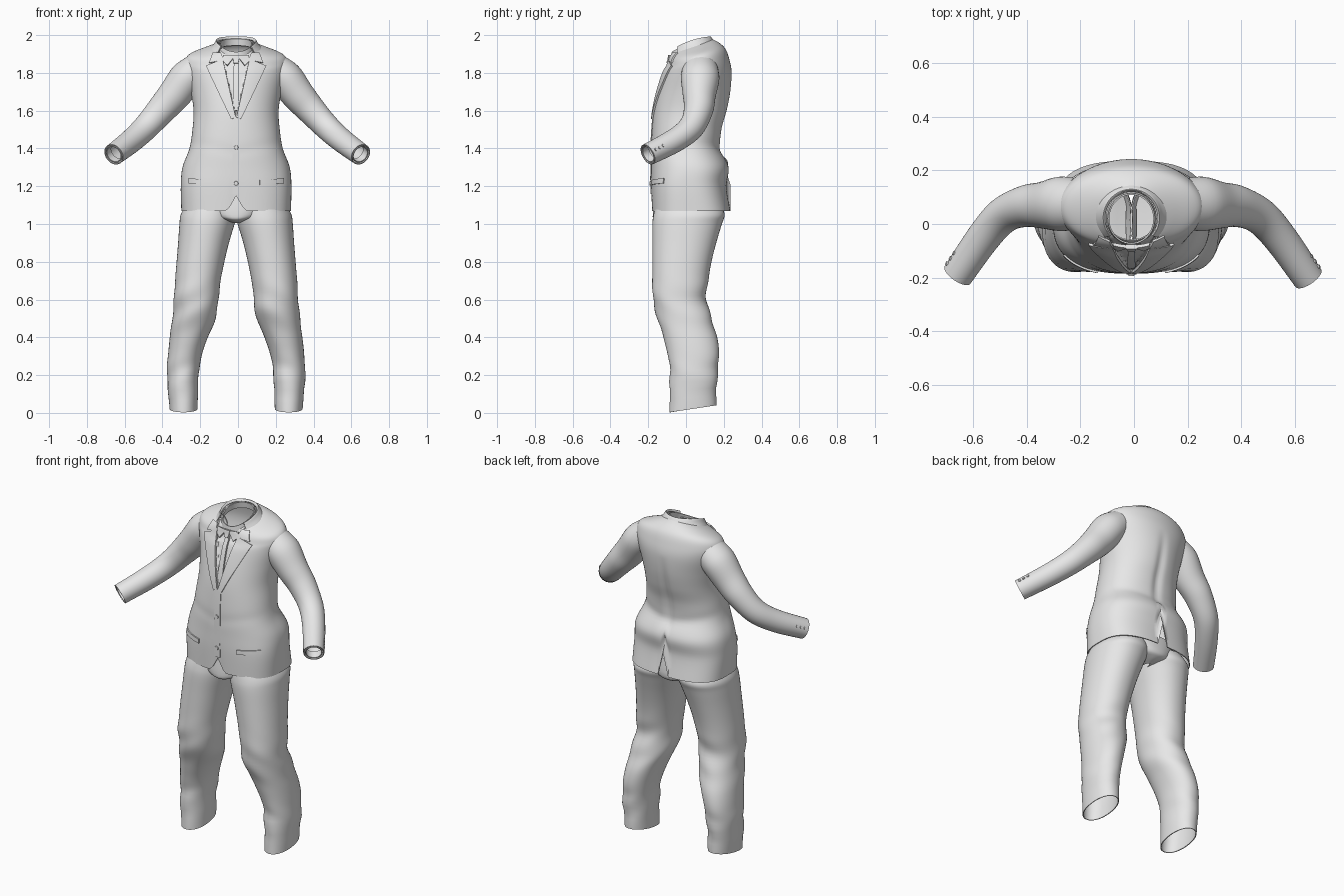
import bpy, bmesh, math
from mathutils import Vector
from mathutils.bvhtree import BVHTree

cube = bpy.data.objects.get("Cube")
if cube:
    bpy.data.objects.remove(cube)

grey = bpy.data.materials.new("light_grey_cloth")
grey.use_nodes = True
grey.diffuse_color = (0.8, 0.8, 0.8, 1)
grey.node_tree.nodes["Principled BSDF"].inputs["Base Color"].default_value = (0.8, 0.8, 0.8, 1)

SHIFT = -0.01   # the garment stands slightly off the middle
parts = []


def make(name, verts, faces, thick=0.0, centred=False):
    bm = bmesh.new()
    vs = [bm.verts.new(v) for v in verts]
    for f in faces:
        bm.faces.new([vs[i] for i in f])
    bmesh.ops.recalc_face_normals(bm, faces=bm.faces)
    mesh = bpy.data.meshes.new(name)
    bm.to_mesh(mesh)
    bm.free()
    mesh.materials.append(grey)
    ob = bpy.data.objects.new(name, mesh)
    ob.location.x = SHIFT
    bpy.context.collection.objects.link(ob)
    if thick:
        mod = ob.modifiers.new("cloth", "SOLIDIFY")
        mod.thickness = thick
        mod.offset = 0 if centred else -1
    parts.append(ob)
    return ob


def smooth_list(rows, steps):
    # Catmull-Rom through rows of numbers
    out = []
    last = len(rows) - 1
    for i in range(last):
        a, b, c, d = (rows[min(max(i + k, 0), last)] for k in (-1, 0, 1, 2))
        for s in range(steps):
            t = s / steps
            out.append([q + 0.5 * t * (r - p + t * (2*p - 5*q + 4*r - e + t * (3*(q - r) + e - p)))
                        for p, q, r, e in zip(a, b, c, d)])
    return out + [list(rows[-1])]


def loft(rings, n=64, steps=5, arc=None, tweak=None):
    # each ring: centre, half axis u, half axis v, roundness exponent
    verts, faces = [], []
    a0, a1 = arc or (0, 360)
    m = n + 1 if arc else n
    rows = smooth_list(rings, steps)
    for r in rows:
        c, u, v, e = Vector(r[0:3]), Vector(r[3:6]), Vector(r[6:9]), 2 / r[9]
        for k in range(m):
            t = math.radians(a0 + (a1 - a0) * k / n)
            p, q = (math.copysign(abs(f) ** e, f) for f in (math.cos(t), math.sin(t)))
            co = c + u * p + v * q
            verts.append(tweak(co) if tweak else co)
    for i in range(len(rows) - 1):
        for k in range(n):
            j = (k + 1) % m
            faces.append((i*m + k, i*m + j, (i + 1)*m + j, (i + 1)*m + k))
    return verts, faces


def level(x0, x1, yf, yb, zf, zb, e=2.0):
    # ring lying flat or tipped from front to back
    return [(x0 + x1) / 2, (yf + yb) / 2, (zf + zb) / 2, (x1 - x0) / 2, 0, 0,
            0, (yb - yf) / 2, (zb - zf) / 2, e]


def body(w, yf, yb, zf, zb=None, e=2.0):
    return level(-w, w, yf, yb, zf, zb or zf, e)


# Jacket body
torso = [body(.290, -.180, .235, 1.07, e=2.8), body(.293, -.185, .215, 1.20, e=2.6),
         body(.284, -.185, .226, 1.30, e=2.4), body(.247, -.185, .185, 1.40, e=2.3),
         body(.231, -.180, .190, 1.50, e=2.2), body(.225, -.170, .218, 1.60, e=2.1),
         body(.240, -.150, .237, 1.70), body(.264, -.120, .242, 1.80),
         body(.272, -.100, .230, 1.835, 1.87), body(.250, -.090, .210, 1.865, 1.925),
         body(.170, -.085, .175, 1.89, 1.96), body(.105, -.080, .135, 1.905, 1.98)]
raw_verts, raw_faces = loft(torso, 128, 6)
surface = BVHTree.FromPolygons(raw_verts, raw_faces)


def tailor(co):
    x, y, z = co
    ax = abs(x)
    low = max(0, 1 - (z - 1.07) / 0.3)
    if y < 0:
        z += 0.08 * max(0, 1 - ax / 0.045) * low         # cutaway front
        if z > 1.58 and ax < (z - 1.58) * 0.28:
            y += 0.018                                    # shirt opening
    else:
        z += 0.14 * max(0, 1 - ax / 0.024) * low         # rear vent
        if 1.25 < z < 1.8:
            y -= 0.012 * math.exp(-(x / 0.025) ** 2) * math.sin((z - 1.25) / 0.55 * math.pi)
    waist = math.exp(-((z - 1.38 - 0.2 * ax) / 0.03) ** 2)
    return Vector((x, y - 0.006 * waist * (1 if y > 0 else -0.4), z))


make("jacket_body", [tailor(v) for v in raw_verts], raw_faces, 0.005)


def patch(name, corners, lift, thick, n=10):
    # four-sided cloth piece laid on the jacket front
    a, b, c, d = (Vector(p) for p in corners)
    verts, faces = [], []
    for i in range(n + 1):
        for j in range(n + 1):
            p = a.lerp(b, i / n).lerp(d.lerp(c, i / n), j / n)
            hit = surface.ray_cast(Vector((p.x, -1, p.y)), Vector((0, 1, 0)))[0]
            y = hit.y if hit and hit.y < 0.08 else -0.07
            verts.append((p.x, y - lift, p.y))
    for i in range(n):
        for j in range(n):
            k = i * (n + 1) + j
            faces.append((k, k + 1, k + n + 2, k + n + 1))
    make(name, verts, faces, thick, True)


def arched(co):
    # collars stand higher at the sides of the neck
    return co + Vector((0, 0, 0.016 * max(0, 1 - ((co.y - 0.03) / 0.11) ** 2)))


# Collars
jacket_collar = [body(.140, -.095, .165, 1.875, 1.945), body(.118, -.090, .148, 1.90, 1.97),
                 body(.105, -.083, .130, 1.92, 1.99), body(.097, -.075, .120, 1.91, 1.975)]
make("jacket_collar", *loft(jacket_collar, 60, 4, (-40, 220), arched), 0.006)
shirt_collar = [body(.095, -.080, .120, 1.865, 1.94), body(.088, -.075, .115, 1.91, 1.975)]
make("shirt_collar", *loft(shirt_collar, 48, 3, tweak=arched), 0.006)

# Tie and front edge
patch("tie_blade", [(-.012, 1.86), (.012, 1.86), (.016, 1.6), (-.016, 1.6)], -0.010, 0.012)
patch("tie_knot", [(-.020, 1.892), (.020, 1.892), (.012, 1.850), (-.012, 1.850)], 0.0, 0.02)
patch("front_overlap", [(-.018, 1.57), (.02, 1.57), (.02, 1.16), (-.018, 1.16)], 0.001, 0.006)


def button(name, pos, normal, radius):
    bm = bmesh.new()
    bmesh.ops.create_cone(bm, cap_ends=True, segments=16, radius1=radius, radius2=radius * 0.8, depth=0.01)
    rot = Vector(normal).to_track_quat('Z', 'Y')
    verts = [rot @ v.co + Vector(pos) for v in bm.verts]
    faces = [[v.index for v in f.verts] for f in bm.faces]
    bm.free()
    make(name, verts, faces)


for label, z in (("upper", 1.405), ("lower", 1.215)):
    y = surface.ray_cast(Vector((0, -1, z)), Vector((0, 1, 0)))[0].y
    button(label + "_front_button", (0, y - 0.004, z), (0, -1, 0), 0.013)

# Sleeve path: x, y, z, radius
arm = [(.195, .075, 1.825, .086), (.262, .075, 1.770, .094), (.33, .07, 1.68, .087), (.40, .065, 1.60, .077),
       (.48, .03, 1.51, .068), (.555, -.055, 1.44, .063), (.648, -.190, 1.368, .058)]

# Trouser leg: inner x, outer x, front y, back y, front z, back z
leg = [(.205, .352, -.088, .160, .003, .04), (.198, .366, -.085, .165, .2, .2),
       (.183, .361, -.095, .175, .3, .3), (.150, .351, -.120, .165, .4, .4),
       (.108, .338, -.150, .135, .5, .5), (.094, .329, -.175, .107, .6, .6),
       (.082, .323, -.178, .118, .7, .7), (.062, .315, -.178, .135, .8, .8),
       (.038, .307, -.178, .160, .9, .9), (.008, .300, -.178, .190, 1.0, 1.0),
       (-.005, .293, -.172, .205, 1.05, 1.05), (-.005, .265, -.160, .185, 1.10, 1.10)]


def folds(co):
    # soft creases, strongest at knee and ankle
    x, y, z = co
    amount = 0.005 * (math.exp(-((z - 0.55) / 0.12) ** 2) + math.exp(-((z - 0.18) / 0.1) ** 2))
    wave = math.sin(40 * z + 18 * abs(x) + 8 * y)
    return Vector((x + 0.5 * amount * wave, y + amount * wave, z))


for side, s in (("left", 1), ("right", -1)):
    # Sleeve and shirt cuff, the left arm reaching slightly further
    rings = []
    for i, (x, y, z, r) in enumerate(arm):
        p, q = arm[max(i - 1, 0)], arm[min(i + 1, len(arm) - 1)]
        t = (Vector(q[:3]) - Vector(p[:3])).normalized()
        u = t.cross(Vector((0, 0, 1))).normalized()
        v = u.cross(t)
        wide = 1.08 if i < 2 else 1
        reach = 0.012 * max(0, i - 3) / 3 * (s > 0)
        rings.append([s * (x + reach), y - reach, z, s * u.x * r * wide, u.y * r * wide, u.z * r,
                      s * v.x * r, v.y * r, v.z * r, 2])
    make(side + "_sleeve", *loft(rings, 40, 5), 0.005)
    cuff = []
    for f in (0.75, 0.99):
        a, b = rings[-2], rings[-1]
        row = [m + (k - m) * f for m, k in zip(a, b)]
        cuff.append(row[:3] + [0.82 * k for k in row[3:9]] + [2])
    make(side + "_shirt_cuff", *loft(cuff, 32, 3), 0.005)
    # Cuff buttons on the rear outer side of the sleeve
    u, v = Vector(rings[-1][3:6]), Vector(rings[-1][6:9])
    out = (v * 0.35 - u).normalized()
    if out.x * s < 0:
        out = (v * 0.35 + u).normalized()
    for k in range(3):
        f = 0.87 - 0.14 * k
        mid = Vector(rings[-2][:3]).lerp(Vector(rings[-1][:3]), f)
        button(f"{side}_cuff_button_{k + 1}", mid + out * 0.059, out, 0.009)

    # Trouser leg
    rows = [level(*((a, b) if s > 0 else (-b, -a)), *rest, 2.15) for a, b, *rest in leg]
    make(side + "_trouser_leg", *loft(rows, 48, 5, tweak=folds), 0.005)

    # Lapel, collar leaf, shirt collar point, pocket flap
    def mirrored(points):
        return [(s * x, z) for x, z in points]
    patch(side + "_lapel", mirrored([(.002, 1.565), (.070, 1.872), (.158, 1.836), (.026, 1.555)]), 0.004, 0.012, 16)
    patch(side + "_collar_leaf", mirrored([(.064, 1.868), (.080, 1.905), (.122, 1.905), (.142, 1.852)]), 0.004, 0.011)
    patch(side + "_shirt_collar_point", mirrored([(.004, 1.892), (.046, 1.838), (.068, 1.86), (.068, 1.892)]), 0.0, 0.012)
    patch(side + "_pocket_flap", mirrored([(.125, 1.232), (.25, 1.242), (.25, 1.215), (.125, 1.207)]), 0.003, 0.009)

# Trouser seat joining the legs under the jacket
seat = [body(.02, -.11, .12, 1.005, e=2.2), body(.07, -.166, .175, 1.02, e=2.3),
        body(.16, -.176, .200, 1.05, e=2.3), body(.23, -.165, .190, 1.15, e=2.3)]
make("trouser_seat", *loft(seat, 48, 4))

# Fix the cloth thickness, then smooth
bpy.ops.object.select_all(action='DESELECT')
for ob in parts:
    ob.select_set(True)
bpy.context.view_layer.objects.active = parts[0]
bpy.ops.object.convert(target='MESH')
bpy.ops.object.shade_smooth_by_angle(angle=math.radians(40))
